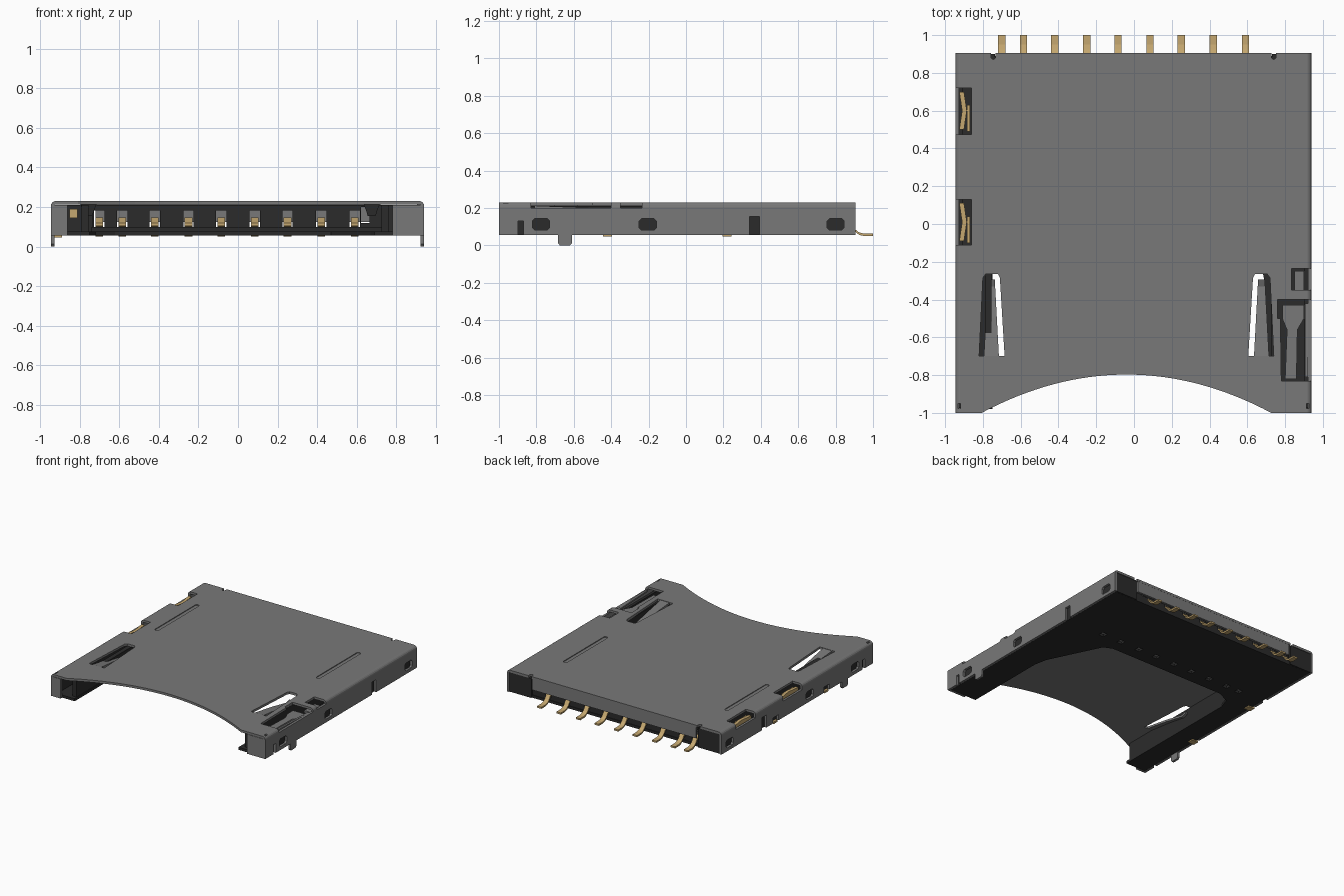
import bpy, bmesh, math

if "Cube" in bpy.data.objects:
    bpy.data.objects.remove(bpy.data.objects["Cube"], do_unlink=True)


def material(name, rgb):
    m = bpy.data.materials.new(name)
    m.use_nodes = True
    m.diffuse_color = (*rgb, 1)
    bsdf = next(n for n in m.node_tree.nodes if n.type == 'BSDF_PRINCIPLED')
    bsdf.inputs["Base Color"].default_value = (*rgb, 1)
    return m


STEEL = material("steel grey", (0.19, 0.19, 0.19))
BLACK = material("black plastic", (0.024, 0.024, 0.024))
GOLD = material("gold contact", (0.56, 0.39, 0.16))

# Each solid is (outline, low, high, axis of extrusion)
MAP = {'x': lambda a, b, h: (h, a, b),
       'y': lambda a, b, h: (a, h, b),
       'z': lambda a, b, h: (a, b, h)}


def box(x0, x1, y0, y1, z0, z1):
    return ([(x0, y0), (x1, y0), (x1, y1), (x0, y1)], z0, z1, 'z')


def build(name, solids, mat):
    bm = bmesh.new()
    for outline, lo, hi, axis in solids:
        ends = [[bm.verts.new(MAP[axis](a, b, h)) for a, b in outline] for h in (lo, hi)]
        bm.faces.new(ends[0])
        bm.faces.new(ends[1][::-1])
        n = len(outline)
        for i in range(n):
            j = (i + 1) % n
            bm.faces.new((ends[0][i], ends[1][i], ends[1][j], ends[0][j]))
    bmesh.ops.recalc_face_normals(bm, faces=bm.faces)
    mesh = bpy.data.meshes.new(name)
    bm.to_mesh(mesh)
    bm.free()
    mesh.materials.append(mat)
    ob = bpy.data.objects.new(name, mesh)
    bpy.context.collection.objects.link(ob)
    return ob


def cut(ob, solids):
    cutter = build("cutter", solids, ob.data.materials[0])
    cutter.hide_render = True
    mod = ob.modifiers.new("cut", 'BOOLEAN')
    mod.operation, mod.solver, mod.object = 'DIFFERENCE', 'EXACT', cutter
    mod.use_self = True
    bpy.context.view_layer.objects.active = ob
    bpy.ops.object.modifier_apply(modifier=mod.name)
    bpy.data.objects.remove(cutter, do_unlink=True)


def ribbon(path, t):
    """Outline of a bent strip: the path and its copy raised by t."""
    return path + [(a, b + t) for a, b in reversed(path)]


def capsule(x, y0, y1, r):
    top = [(x + r * math.cos(k * math.pi / 8), y1 + r * math.sin(k * math.pi / 8)) for k in range(9)]
    low = [(x - r * math.cos(k * math.pi / 8), y0 - r * math.sin(k * math.pi / 8)) for k in range(9)]
    return top + low


XL, XR, YF, YB = -0.945, 0.94, -1.0, 0.905
Z0, Z1, T, R = 0.055, 0.23, 0.018, 0.025
MID = -0.04
PINS = [-0.7, -0.585, -0.42, -0.25, -0.085, 0.085, 0.25, 0.42, 0.59]

# Metal shell: folded U section running front to back
arc = [(R * math.cos(k * math.pi / 8), R * math.sin(k * math.pi / 8)) for k in range(5)]
section = [(XR, Z0)] + [(XR - R + a, Z1 - R + b) for a, b in arc]
section += [(XL + R - a, Z1 - R + b) for a, b in reversed(arc)]
section += [(XL, Z0), (XL + T, Z0), (XL + T, Z1 - T), (XR - T, Z1 - T), (XR - T, Z0)]
shell = build("shell", [(section, YF, YB, 'y')], STEEL)

# Curved finger recess in the front edge
recess = [(MID + d, -0.797 - 0.345 * d * d) for d in [k * 0.77 / 16 for k in range(-16, 17)]]
cuts = [(recess + [(0.73, -1.1), (-0.81, -1.1)], 0.0, 0.3, 'z')]

# Openings around the two spring fingers
opening = [(-0.82, -0.70), (-0.685, -0.70), (-0.71, -0.285), (-0.72, -0.265), (-0.785, -0.265), (-0.80, -0.285)]
cuts.append((opening, 0.2, 0.3, 'z'))
cuts.append(([(2 * MID - x, y) for x, y in opening], 0.2, 0.3, 'z'))

# Lever openings on one side, contact openings on the other
cuts.append(([(0.76, -0.4), (0.96, -0.4), (0.96, -0.83), (0.78, -0.83), (0.775, -0.5), (0.76, -0.5)], 0.2, 0.3, 'z'))
cuts.append(box(0.835, 0.96, -0.35, -0.235, 0.2, 0.3))
for y0, y1 in ((0.475, 0.72), (-0.11, 0.13)):
    cuts.append(box(-0.96, -0.86, y0, y1, 0.185, 0.3))

# Stiffening grooves, rear notches and front corner slots
for x in (-0.75, 0.67):
    cuts.append((capsule(x, 0.055, 0.555, 0.016), Z1 - 0.006, 0.3, 'z'))
for x in (-0.745, 0.74):
    cuts.append((capsule(x, 0.885, 0.95, 0.013), 0.2, 0.3, 'z'))
for x in (-0.925, 0.92):
    cuts.append(box(x - 0.007, x + 0.007, -0.978, -0.95, 0.2, 0.3))

# Latch windows and slots in both side walls
for x0, x1 in ((XL - 0.02, XL + T + 0.002), (XR - T - 0.002, XR + 0.02)):
    for y in (-0.775, -0.205, 0.8):
        c, w, h = 0.013, 0.046, 0.031
        pts = [(-w, c - h), (c - w, -h), (w - c, -h), (w, c - h), (w, h - c), (w - c, h), (c - w, h), (-w, h - c)]
        cuts.append(([(y + a, 0.112 + b) for a, b in pts], x0, x1, 'x'))
    cuts.append(box(x0, x1, 0.34, 0.393, 0.0, 0.155))
    cuts.append(box(x0, x1, -0.897, -0.868, 0.0, 0.13))
for y in (0.22, -0.42):
    cuts.append(box(XL - 0.02, XL + T + 0.002, y - 0.035, y + 0.035, 0.0, 0.1))
cut(shell, cuts)

# Front corner flanges and the rear flange
build("front_flanges", [box(XL + 0.005, -0.86, YF, YF + T, Z0, 0.21),
                        box(0.78, XR - 0.005, YF, YF + T, Z0, 0.21)], STEEL)
build("rear_flange", [box(-0.72, 0.72, YB - T, YB - 0.001, 0.125, Z1 - T)], STEEL)

# Solder feet
foot = [(-0.685, 0.07), (-0.685, 0.012), (-0.675, 0.0), (-0.62, 0.0), (-0.61, 0.012), (-0.61, 0.07)]
build("feet", [(foot, XL, XL + T, 'x'), (foot, XR - T, XR, 'x')], STEEL)

# Spring fingers bent down into the card slot
bend = [(-0.705, 0.212), (-0.5, 0.185), (-0.33, 0.155), (-0.295, 0.168)]
for name, side in (("right_finger", 1), ("left_finger", -1)):
    finger = build(name, [(ribbon(bend, 0.016), -1, 1, 'x')], STEEL)
    for v in finger.data.vertices:
        k = (v.co.y + 0.705) / 0.41
        centre = -0.755 if side > 0 else 2 * MID + 0.755
        v.co.x = centre + v.co.x * (0.04 - 0.022 * k)

# Lever seen through the side opening
build("lever", [([(0.8, -0.82), (0.86, -0.82), (0.865, -0.56), (0.9, -0.5), (0.9, -0.43),
                  (0.785, -0.43), (0.785, -0.5), (0.81, -0.56)], 0.165, 0.183, 'z'),
                box(0.85, 0.9, -0.385, -0.25, 0.165, 0.183)], STEEL)
build("lever_arm", [(ribbon([(-0.81, 0.2), (-0.42, 0.185)], 0.012), 0.905, 0.921, 'x')], STEEL)

# Plastic base: floor with a card opening and a row of contact holes
floor = build("base_floor", [([(-0.925, -0.98), (-0.75, -0.98), (-0.75, 0.10), (-0.72, 0.19), (-0.62, 0.24),
                               (0.40, 0.24), (0.47, 0.21), (0.67, -0.2), (0.69, -0.3), (0.69, -0.98),
                               (0.921, -0.98), (0.921, 0.89), (-0.925, 0.89)], Z0, 0.075, 'z')], BLACK)
cut(floor, [box(x - 0.022, x + 0.022, 0.33, 0.375, 0.0, 0.2) for x in PINS])

# Side rails, outer liners and rear corner blocks
build("side_rails", [box(-0.79, -0.755, -0.95, 0.82, 0.07, 0.211),
                     box(0.725, 0.76, -0.95, 0.82, 0.07, 0.211),
                     box(-0.926, -0.905, -0.975, 0.8, 0.07, 0.165),
                     box(0.90, 0.921, -0.975, 0.8, 0.07, 0.165)], BLACK)
build("corner_blocks", [box(-0.926, -0.735, 0.78, YB - 0.005, Z0 + 0.001, 0.211),
                        box(0.73, 0.921, 0.78, YB - 0.005, Z0 + 0.001, 0.211)], BLACK)

# Rear wall with one window for each pin
wall = build("rear_wall", [box(-0.74, 0.735, 0.84, 0.885, 0.07, 0.211)], BLACK)
cut(wall, [box(x - 0.026, x + 0.026, 0.8, 0.95, 0.1, 0.183) for x in PINS]
    + [box(0.62, 0.665, 0.8, 0.95, 0.12, 0.2)])
build("rear_sill", [box(-0.74, 0.735, 0.76, 0.84, 0.07, 0.1)], BLACK)

# Signal pins
pin = [(0.34, 0.105), (0.40, 0.135), (0.46, 0.13), (0.78, 0.105), (0.885, 0.102),
       (0.905, 0.072), (0.925, 0.056), (0.95, 0.05), (1.0, 0.05)]
build("pins", [(ribbon(pin, 0.013), x - 0.019, x + 0.019, 'x') for x in PINS], GOLD)

# Switch contacts on the side, with their solder tails
contacts = []
for y in (0.6, 0.01):
    spring = [(-0.925, y - 0.1), (-0.9, y - 0.1), (-0.885, y), (-0.9, y + 0.1), (-0.925, y + 0.1), (-0.91, y)]
    contacts.append((spring, 0.08, 0.205, 'z'))
    contacts.append(box(-0.885, -0.868, y - 0.11, y + 0.03, 0.08, 0.19))
contacts.append(box(-0.85, -0.81, 0.3, 0.32, 0.145, 0.19))
for y in (0.22, -0.42):
    contacts.append(box(-0.943, -0.89, y - 0.024, y + 0.024, 0.046, 0.062))
build("switch_contacts", contacts, GOLD)
